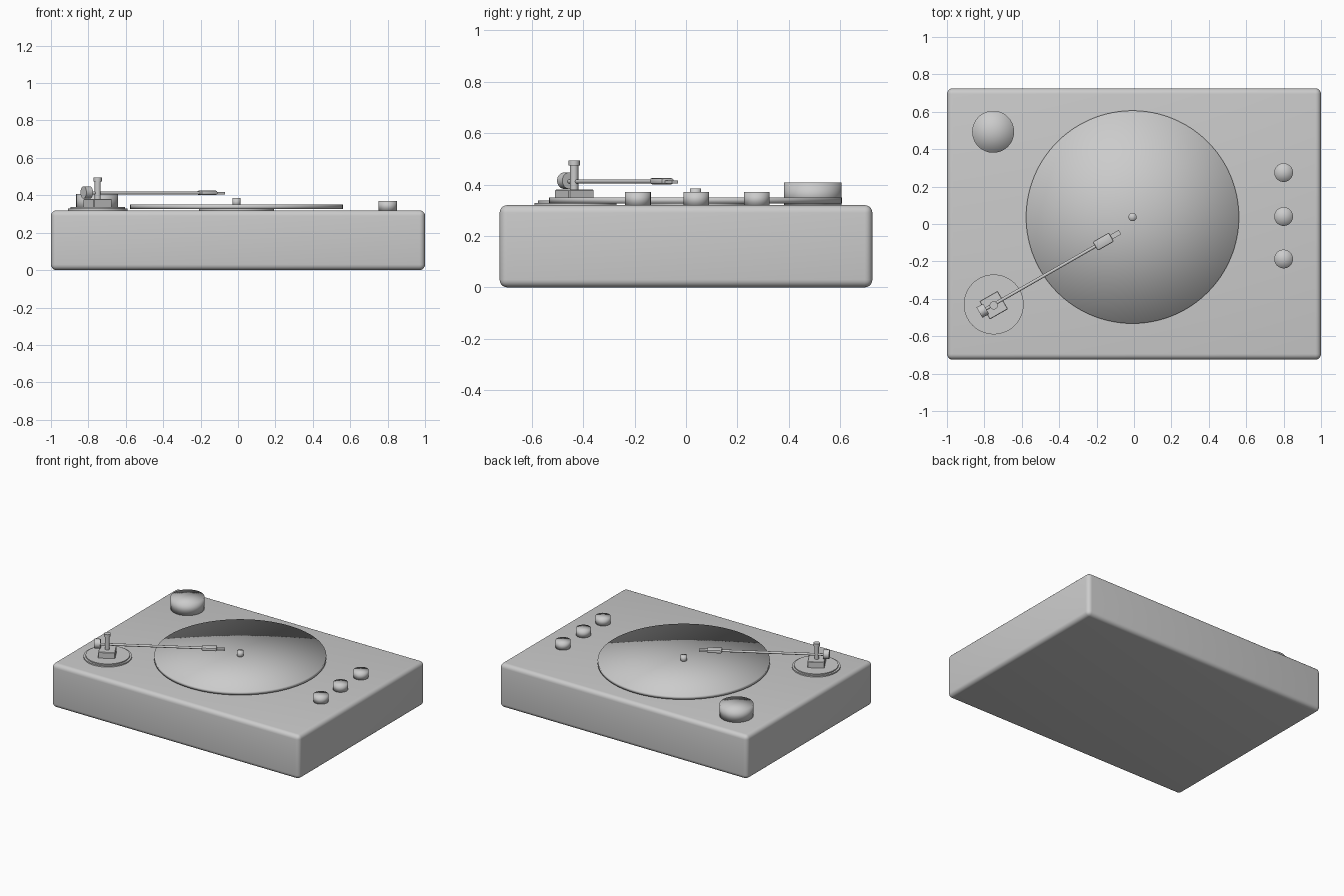
import bpy, bmesh
from math import radians, cos, sin
from mathutils import Matrix, Vector

if "Cube" in bpy.data.objects:
    bpy.data.objects.remove(bpy.data.objects["Cube"])

ANG = radians(29.8)
PIVOT = Vector((-0.75, -0.43, 0))


def finish(name, bm, smooth=True):
    bmesh.ops.recalc_face_normals(bm, faces=bm.faces)
    me = bpy.data.meshes.new(name)
    bm.to_mesh(me)
    bm.free()
    for p in me.polygons:
        p.use_smooth = smooth
    ob = bpy.data.objects.new(name, me)
    bpy.context.collection.objects.link(ob)
    return ob


def disc(name, x, y, z0, z1, r, seg=64, smooth=True):
    """Upright fan-capped cylinder, softly shaded over its rim."""
    bm = bmesh.new()
    bmesh.ops.create_cone(bm, cap_ends=True, cap_tris=True, segments=seg,
                          radius1=r, radius2=r, depth=z1 - z0,
                          matrix=Matrix.Translation((x, y, (z0 + z1) / 2)))
    return finish(name, bm, smooth)


def sharpen(ob, angle=35):
    bpy.ops.object.select_all(action='DESELECT')
    ob.select_set(True)
    bpy.context.view_layer.objects.active = ob
    bpy.ops.object.shade_smooth_by_angle(angle=radians(angle))


def on_arm(d, z):
    """Point at distance d from the pivot along the arm."""
    return PIVOT + Vector((cos(ANG) * d, sin(ANG) * d, z))


def arm_rod(name, d0, d1, z, r, seg=24):
    """Cylinder lying along the arm."""
    bm = bmesh.new()
    m = (Matrix.Translation(on_arm((d0 + d1) / 2, z)) @ Matrix.Rotation(ANG, 4, 'Z')
         @ Matrix.Rotation(radians(90), 4, 'Y'))
    bmesh.ops.create_cone(bm, cap_ends=True, segments=seg, radius1=r, radius2=r,
                          depth=d1 - d0, matrix=m)
    ob = finish(name, bm)
    sharpen(ob)
    return ob


def box(name, loc, size, rot=0.0, bevel=0.0, seg=1):
    bm = bmesh.new()
    bmesh.ops.create_cube(bm, size=1, matrix=Matrix.Diagonal((*size, 1)))
    if bevel:
        bmesh.ops.bevel(bm, geom=bm.edges[:], offset=bevel, segments=seg,
                        profile=0.5, affect='EDGES')
    bm.transform(Matrix.Translation(loc) @ Matrix.Rotation(rot, 4, 'Z'))
    ob = finish(name, bm)
    sharpen(ob)
    return ob


# plinth
box("plinth", (0, 0, 0.16), (2, 1.45, 0.32), bevel=0.03, seg=5)

# platter, its hidden hub and spindle
disc("platter_hub", -0.008, 0.037, 0.31, 0.335, 0.2)
disc("platter", -0.008, 0.037, 0.327, 0.35, 0.569, 128)
disc("spindle", -0.008, 0.037, 0.34, 0.385, 0.022, 32)

# knobs
disc("large_knob", -0.753, 0.493, 0.315, 0.407, 0.112)
for i, y in enumerate((0.275, 0.04, -0.187)):
    disc(f"small_knob_{i + 1}", 0.8, y, 0.315, 0.37, 0.05, 48)

# tonearm mount
sharpen(disc("mount_plate", PIVOT.x, PIVOT.y, 0.315, 0.329, 0.16))
sharpen(disc("mount_step", PIVOT.x, PIVOT.y, 0.32, 0.337, 0.146))
box("mount_block", (PIVOT.x, PIVOT.y - 0.004, 0.355), (0.112, 0.112, 0.05), ANG, 0.003)
sharpen(disc("mount_post", PIVOT.x, PIVOT.y - 0.005, 0.37, 0.48, 0.016, 32))
sharpen(disc("post_cap", PIVOT.x, PIVOT.y - 0.005, 0.475, 0.494, 0.022, 32))

# tonearm, counterweight, headshell and finger tip
arm_rod("tonearm", -0.06, 0.66, 0.412, 0.0085)
arm_rod("counterweight", -0.088, -0.047, 0.415, 0.032, 40)
box("headshell", on_arm(0.675, 0.413), (0.1, 0.055, 0.024), ANG, 0.008, 2)
box("head_tip", on_arm(0.748, 0.41), (0.06, 0.026, 0.013), ANG)
